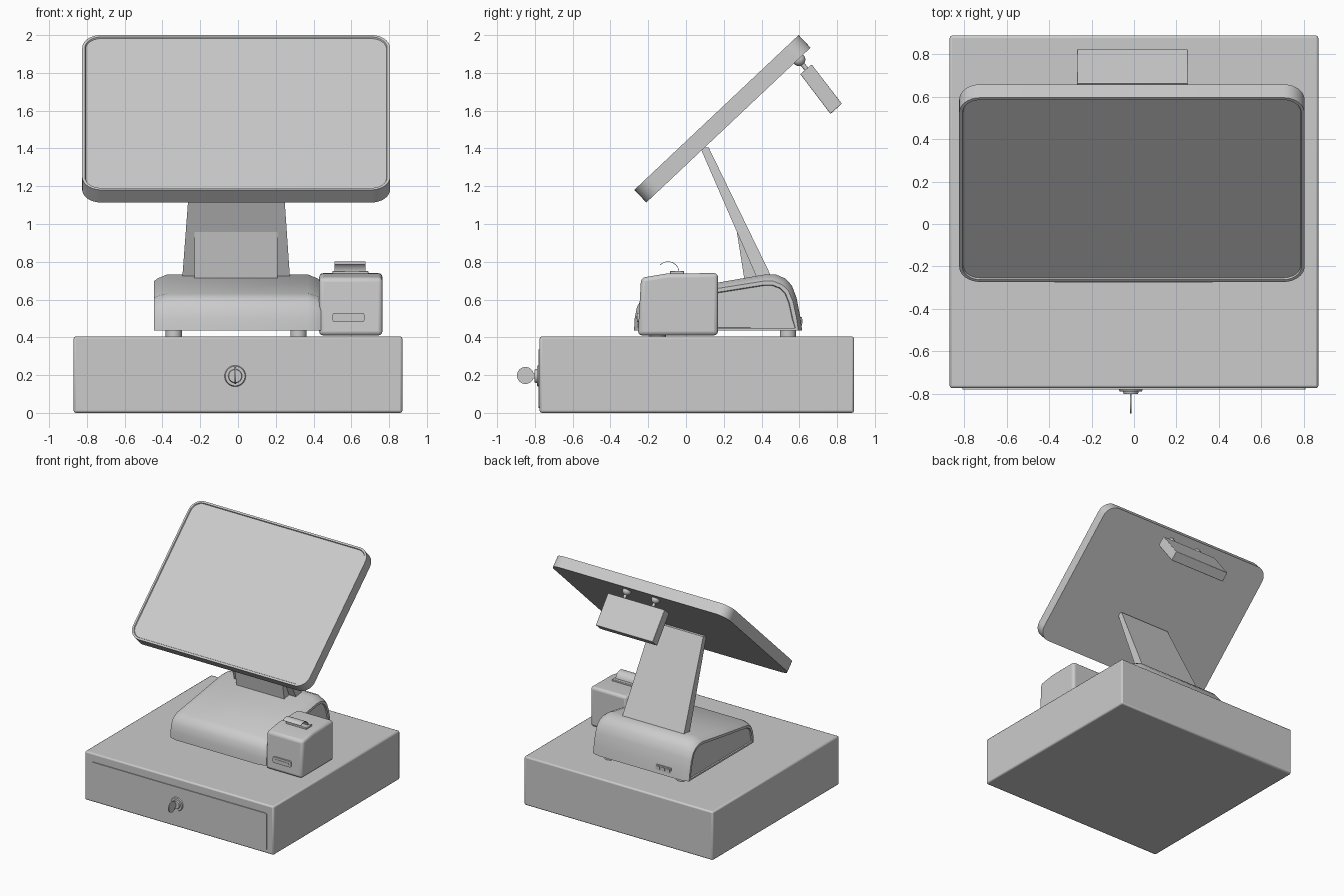
import bpy, bmesh
from math import sin, cos, pi, radians
from mathutils import Matrix, Vector

cube = bpy.data.objects.get("Cube")
if cube:
    bpy.data.objects.remove(cube)

grey = bpy.data.materials.new("light grey plastic")
grey.use_nodes = True
colour = (0.6, 0.6, 0.6, 1)
grey.diffuse_color = colour
grey.node_tree.nodes["Principled BSDF"].inputs["Base Color"].default_value = colour


def finish(name, bm, bevel=0, segments=2, angle=35):
    bmesh.ops.recalc_face_normals(bm, faces=bm.faces)
    mesh = bpy.data.meshes.new(name)
    bm.to_mesh(mesh)
    bm.free()
    ob = bpy.data.objects.new(name, mesh)
    bpy.context.collection.objects.link(ob)
    mesh.materials.append(grey)
    if bevel:
        mod = ob.modifiers.new("rounded edges", "BEVEL")
        mod.width, mod.segments, mod.limit_method = bevel, segments, "ANGLE"
    bpy.ops.object.select_all(action="DESELECT")
    ob.select_set(True)
    bpy.context.view_layer.objects.active = ob
    bpy.ops.object.shade_smooth_by_angle(angle=radians(angle))
    return ob


def loft(rings):
    """Skin a list of equal rings and cap both ends; return mesh and caps."""
    bm = bmesh.new()
    loops = [[bm.verts.new(p) for p in ring] for ring in rings]
    for a, b in zip(loops, loops[1:]):
        for i in range(len(a)):
            j = (i + 1) % len(a)
            bm.faces.new((a[i], a[j], b[j], b[i]))
    caps = [bm.faces.new(loops[0]), bm.faces.new(loops[-1])]
    bmesh.ops.recalc_face_normals(bm, faces=bm.faces)
    return bm, caps


def side_prism(profile, x0, x1):
    return loft([[(x, y, z) for y, z in profile] for x in (x0, x1)])


def box(name, x, y, z, bevel=0):
    profile = [(y[0], z[0]), (y[1], z[0]), (y[1], z[1]), (y[0], z[1])]
    return finish(name, side_prism(profile, *x)[0], bevel)


def rounded(w, h, r, n=8):
    """Outline of a rounded rectangle."""
    pts = []
    for k, (sx, sy) in enumerate([(1, 1), (-1, 1), (-1, -1), (1, -1)]):
        for i in range(n + 1):
            a = (k + i / n) * pi / 2
            pts.append((sx * (w / 2 - r) + r * cos(a), sy * (h / 2 - r) + r * sin(a)))
    return pts


def rod(name, start, end, r, r2=None, sides=24):
    start, end = Vector(start), Vector(end)
    d = end - start
    bm = bmesh.new()
    place = Matrix.Translation((start + end) / 2) @ d.to_track_quat("Z", "Y").to_matrix().to_4x4()
    bmesh.ops.create_cone(bm, cap_ends=True, segments=sides, radius1=r,
                          radius2=r if r2 is None else r2, depth=d.length, matrix=place)
    return finish(name, bm)


def front_plate(name, cx, cz, w, h, r, y0, y1):
    """Rounded plate standing in the xz plane."""
    return finish(name, loft([[(cx + a, y, cz + b) for a, b in rounded(w, h, r)]
                              for y in (y0, y1)])[0])


# Cash drawer with its front panel
box("cash_drawer", (-0.87, 0.87), (-0.775, 0.89), (0, 0.405), 0.012)
front_plate("drawer_panel", 0, 0.18, 1.62, 0.31, 0.015, -0.77, -0.782)

# Lock and key
lock = (-0.015, 0.195)
rod("lock_collar", (lock[0], -0.775, lock[1]), (lock[0], -0.79, lock[1]), 0.06, 0.052, 32)
rod("lock_barrel", (lock[0], -0.785, lock[1]), (lock[0], -0.802, lock[1]), 0.038, 0.034, 32)
box("key_shank", (lock[0] - 0.004, lock[0] + 0.004), (-0.83, -0.79), (0.182, 0.208))
rod("key_bow", (lock[0] - 0.004, -0.85, 0.198), (lock[0] + 0.004, -0.85, 0.198), 0.045)

# Sloping base with bullnose front, rounded back and recessed end caps
profile = [(-0.275, 0.435), (-0.272, 0.50), (-0.26, 0.56), (-0.235, 0.605), (-0.19, 0.632),
           (0.17, 0.69), (0.42, 0.733), (0.475, 0.733), (0.525, 0.712), (0.56, 0.675),
           (0.585, 0.61), (0.605, 0.51), (0.615, 0.435)]


def shrunk(ky, kz):
    return [(0.17 + (y - 0.17) * ky, 0.435 + (z - 0.435) * kz) for y, z in profile]


rings = [(-0.445, 0.955, 0.88), (-0.425, 0.975, 0.93), (-0.375, 1, 1),
         (0.37, 1, 1), (0.42, 0.975, 0.93), (0.44, 0.955, 0.88)]
bm, caps = loft([[(x, y, z) for y, z in shrunk(ky, kz)] for x, ky, kz in rings])
bmesh.ops.inset_individual(bm, faces=caps, thickness=0.02)
bmesh.ops.inset_individual(bm, faces=caps, thickness=0.004, depth=-0.01)
finish("base", bm)
for side, x in (("right", -0.34), ("left", 0.32)):
    for end, y in (("front", -0.15), ("back", 0.54)):
        rod(f"{side}_{end}_foot", (x, y, 0.40), (x, y, 0.46), 0.043)

# Connector panel low on the back
front_plate("connector_panel", -0.22, 0.485, 0.14, 0.045, 0.004, 0.60, 0.613)
for i in range(3):
    x = -0.265 + i * 0.045
    box("connector_socket", (x - 0.015, x + 0.015), (0.61, 0.617), (0.473, 0.497))

# Tapered stand plate and the bracket in front of its foot
corners = [(-0.295, 0.275, 0.375, 0.455, 0.715), (-0.243, 0.228, 0.075, 0.12, 1.405)]
rings = [[(x0, y0, z), (x1, y0, z), (x1, y1, z), (x0, y1, z)] for x0, x1, y0, y1, z in corners]
finish("stand_plate", loft(rings)[0])
finish("stand_bracket", side_prism([(0.265, 0.985), (0.31, 0.70), (0.41, 0.70), (0.29, 0.985)],
                                   -0.23, 0.21)[0])

# Tilted touch screen with a thin rim and recessed glass
tilt = Matrix.Translation((-0.01, 0.193, 1.557)) @ Matrix.Rotation(radians(43.3), 4, "X")
bm, caps = loft([[(a, b, z) for a, b in rounded(1.63, 1.195, 0.1, 10)] for z in (-0.046, 0.046)])
bmesh.ops.inset_individual(bm, faces=caps[1:], thickness=0.015)
bmesh.ops.inset_individual(bm, faces=caps[1:], thickness=0.004, depth=-0.008)
bm.transform(tilt)
finish("screen", bm)

# Customer display hanging on two ball-jointed arms
finish("customer_display", side_prism([(0.605, 1.793), (0.665, 1.845), (0.825, 1.637), (0.765, 1.583)],
                                      -0.27, 0.255)[0], 0.004)
for x in (-0.14, 0.125):
    bm = bmesh.new()
    bmesh.ops.create_uvsphere(bm, u_segments=20, v_segments=12, radius=0.034,
                              matrix=Matrix.Translation((x, 0.598, 1.87)))
    finish("arm_ball", bm)
    rod("arm", (x, 0.598, 1.87), (x, 0.645, 1.81), 0.012)

# Receipt printer
finish("printer", side_prism([(-0.255, 0.41), (0.17, 0.41), (0.17, 0.74), (-0.1, 0.738), (-0.238, 0.715)],
                             0.43, 0.765)[0], 0.022, 3)
front_plate("printer_slot_rim", 0.585, 0.505, 0.17, 0.05, 0.015, -0.24, -0.26)
front_plate("printer_slot", 0.585, 0.505, 0.13, 0.016, 0.006, -0.25, -0.263)
box("paper_exit", (0.5, 0.69), (-0.085, -0.01), (0.73, 0.752), 0.004)

# Paper strip curling forward out of the printer
outer = [(-0.095 + 0.06 * cos(i * pi / 16), 0.742 + 0.06 * sin(i * pi / 16)) for i in range(13)]
inner = [(-0.095 + 0.057 * cos(i * pi / 16), 0.742 + 0.057 * sin(i * pi / 16)) for i in range(13)]
finish("paper", side_prism(outer + inner[::-1], 0.51, 0.675)[0])
